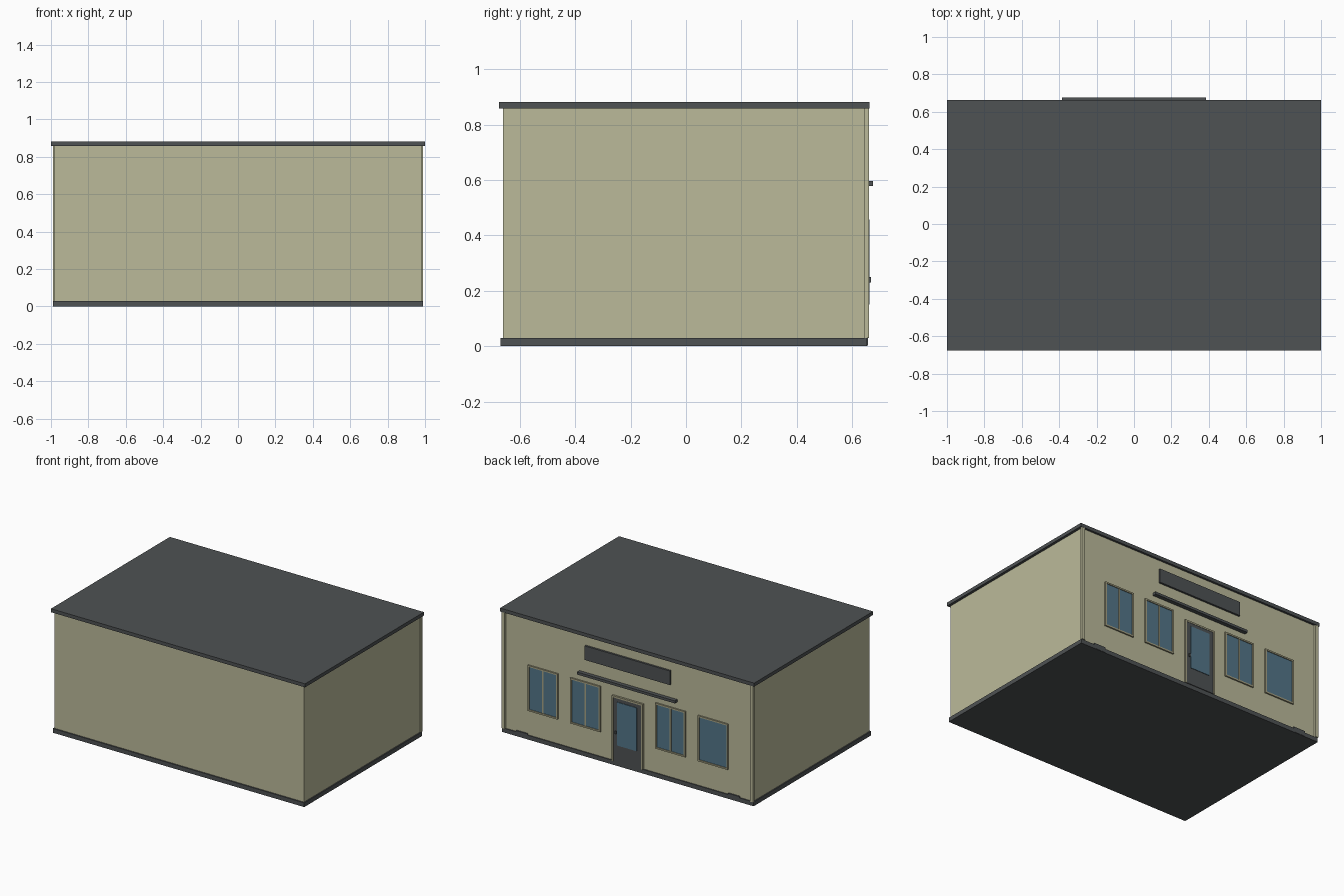
import bpy, bmesh

if "Cube" in bpy.data.objects:
    bpy.data.objects.remove(bpy.data.objects["Cube"])


def material(name, rgb):
    m = bpy.data.materials.new(name)
    m.diffuse_color = (*rgb, 1)
    m.use_nodes = True
    m.node_tree.nodes["Principled BSDF"].inputs["Base Color"].default_value = m.diffuse_color
    return m


TAN = material("tan wall", (0.497, 0.491, 0.323))
TRIM = material("dull tan trim", (0.38, 0.36, 0.23))
DARK = material("charcoal", (0.077, 0.084, 0.087))
GLASS = material("blue glass", (0.087, 0.180, 0.250))


def box(name, x, y, z, mat):
    """Box spanning the given (low, high) ranges."""
    bm = bmesh.new()
    bmesh.ops.create_cube(bm, size=1)
    for v in bm.verts:
        v.co = [r[0] + (c + 0.5) * (r[1] - r[0]) for c, r in zip(v.co, (x, y, z))]
    me = bpy.data.meshes.new(name)
    bm.to_mesh(me)
    bm.free()
    me.materials.append(mat)
    ob = bpy.data.objects.new(name, me)
    bpy.context.collection.objects.link(ob)
    return ob


def frame(name, x, y, z, t, mat, sill=True):
    """Bars round an opening."""
    box(name + "_left", (x[0], x[0] + t), y, z, mat)
    box(name + "_right", (x[1] - t, x[1]), y, z, mat)
    box(name + "_head", (x[0] + t, x[1] - t), y, (z[1] - t, z[1]), mat)
    if sill:
        box(name + "_sill", (x[0] + t, x[1] - t), y, (z[0], z[0] + t), mat)


WALL = 0.647  # facade plane

# Main shell
box("base", (-0.99, 0.99), (-0.669, 0.654), (0, 0.03), DARK)
box("walls", (-0.982, 0.982), (-0.66, WALL), (0.03, 0.857), TAN)
box("roof", (-1, 1), (-0.675, 0.662), (0.857, 0.882), DARK)

# Corner posts and low wall vents
for s, side in ((-1, "right"), (1, "left")):
    box("corner_post_" + side, sorted((s * 0.965, s * 0.99)), (0.645, 0.661), (0.03, 0.857), TAN)
    box("low_vent_" + side, sorted((s * 0.79, s * 0.88)), (0.64, 0.656), (0.002, 0.04), DARK)

# Windows
for i, cx in enumerate((0.67, 0.335, -0.335, -0.67)):
    n = "window_%d" % (i + 1)
    x, z = (cx - 0.118, cx + 0.118), (0.205, 0.53)
    frame(n + "_frame", x, (WALL - 0.005, 0.657), z, 0.011, TRIM)
    box(n + "_glass", (x[0] + 0.011, x[1] - 0.011), (WALL - 0.005, 0.651),
        (z[0] + 0.011, z[1] - 0.011), GLASS)
    if i < 3:
        box(n + "_mullion", (cx - 0.005, cx + 0.005), (WALL, 0.655),
            (z[0] + 0.011, z[1] - 0.011), TRIM)

# Door
frame("door_frame", (-0.122, 0.122), (WALL - 0.005, 0.661), (0.03, 0.495), 0.012, TRIM, False)
box("door_leaf", (-0.11, 0.11), (WALL - 0.005, 0.659), (0.03, 0.483), DARK)
box("door_glass", (-0.075, 0.08), (0.655, 0.663), (0.15, 0.458), GLASS)
box("door_handle", (0.085, 0.095), (0.655, 0.668), (0.23, 0.25), DARK)

# Canopy and sign board
box("canopy", (-0.385, 0.385), (WALL - 0.005, 0.675), (0.578, 0.596), DARK)
box("sign_board", (-0.335, 0.335), (WALL - 0.005, 0.661), (0.69, 0.79), DARK)
